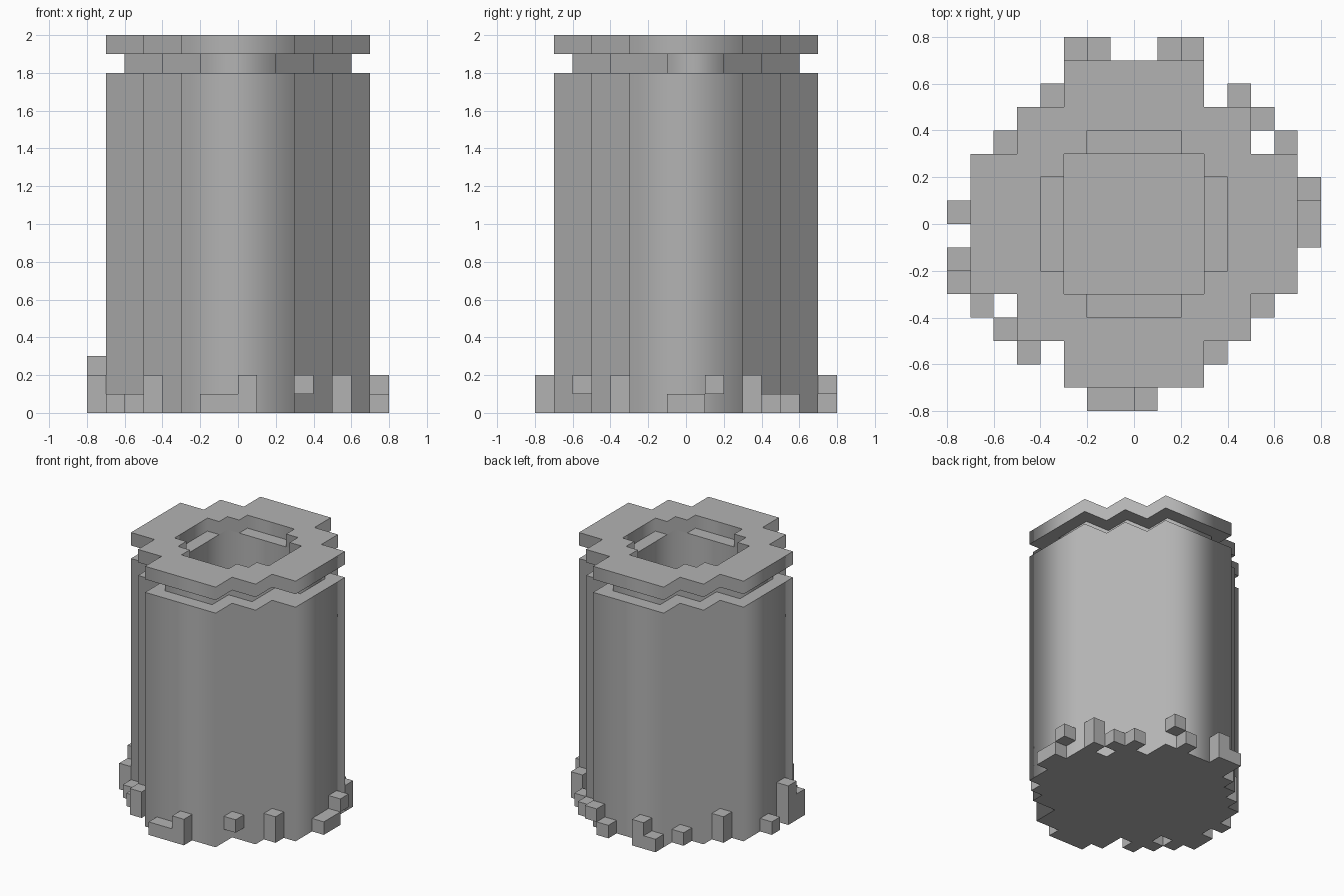
import bpy
import bmesh
from mathutils import Matrix, Vector

if "Cube" in bpy.data.objects:
    bpy.data.objects.remove(bpy.data.objects["Cube"], do_unlink=True)

UNIT = 0.1  # block size

# Single grey material
grey = bpy.data.materials.new("plain_grey")
grey.use_nodes = True
colour = (0.45, 0.45, 0.45, 1)
grey.diffuse_color = colour
grey.node_tree.nodes["Principled BSDF"].inputs["Base Color"].default_value = colour


def finish(name, bm):
    bmesh.ops.recalc_face_normals(bm, faces=bm.faces)
    mesh = bpy.data.meshes.new(name)
    bm.to_mesh(mesh)
    bm.free()
    mesh.materials.append(grey)
    obj = bpy.data.objects.new(name, mesh)
    bpy.context.collection.objects.link(obj)
    return obj


def four_fold(corner):
    """Repeat one corner's points round all four quadrants."""
    points = []
    for _ in range(4):
        points += corner
        corner = [(-y, x) for x, y in corner]
    return points


def stepped(reach, step=2):
    """Outline of a round shape in stair steps, in blocks."""
    a, b, c = reach, reach - step, reach - 2 * step
    return four_fold([(a, c), (b, c), (b, b), (c, b), (c, a)])


def slab(name, outlines, low, high):
    """Extrude an outline, with any inner outlines as holes."""
    curve = bpy.data.curves.new(name, "CURVE")
    curve.dimensions = "2D"
    curve.fill_mode = "BOTH"
    curve.extrude = (high - low) / 2
    for outline in outlines:
        spline = curve.splines.new("POLY")
        spline.points.add(len(outline) - 1)
        for point, (x, y) in zip(spline.points, outline):
            point.co = (x * UNIT, y * UNIT, 0, 1)
        spline.use_cyclic_u = True
    helper = bpy.data.objects.new(name + "_profile", curve)
    bpy.context.collection.objects.link(helper)
    graph = bpy.context.evaluated_depsgraph_get()
    mesh = bpy.data.meshes.new_from_object(helper.evaluated_get(graph))
    bpy.data.objects.remove(helper)
    bm = bmesh.new()
    bm.from_mesh(mesh)
    bpy.data.meshes.remove(mesh)
    bmesh.ops.remove_doubles(bm, verts=bm.verts, dist=0.001)
    bmesh.ops.translate(bm, verts=bm.verts, vec=(0, 0, (low + high) / 2))
    return finish(name, bm)


shaft = four_fold([(3, 3)])
body = stepped(7)

# Neck, with one arm narrower on the left side
neck = [(x, -1 if x > 3 and y == -2 else y) for x, y in stepped(6)]

slab("floor", [body], 0, 0.1)
slab("body", [body, shaft], 0.1, 1.8)
slab("neck", [neck, shaft], 1.8, 1.9)
slab("rim", [body, stepped(4, step=1)], 1.9, 2.0)

# Loose blocks round the base: x, y, bottom and height in blocks
chips = {
    "front_chips": [(-2, -8, 0, 1), (-1, -8, 0, 1), (0, -8, 0, 2), (3, -6, 1, 1),
                    (5, -4, 0, 2), (-5, -6, 0, 2), (-6, -5, 0, 1), (-7, -4, 0, 1)],
    "left_chips": [(7, -1, 0, 1), (7, 0, 0, 1), (7, 1, 1, 1),
                   (6, 3, 0, 2), (5, 4, 0, 1), (4, 5, 0, 1)],
    "back_chips": [(2, 7, 1, 1), (1, 7, 0, 1), (-2, 7, 0, 2),
                   (-3, 7, 0, 1), (-4, 5, 0, 1), (-6, 3, 0, 2)],
    "right_chips": [(-8, 0, 0, 1), (-8, -2, 0, 3), (-8, -3, 0, 2)],
}
for name, blocks in chips.items():
    bm = bmesh.new()
    for x, y, z, height in blocks:
        centre = Vector((x + 0.5, y + 0.5, z + height / 2)) * UNIT
        size = Matrix.Diagonal((UNIT, UNIT, height * UNIT, 1))
        bmesh.ops.create_cube(bm, size=1, matrix=Matrix.Translation(centre) @ size)
    finish(name, bm)
